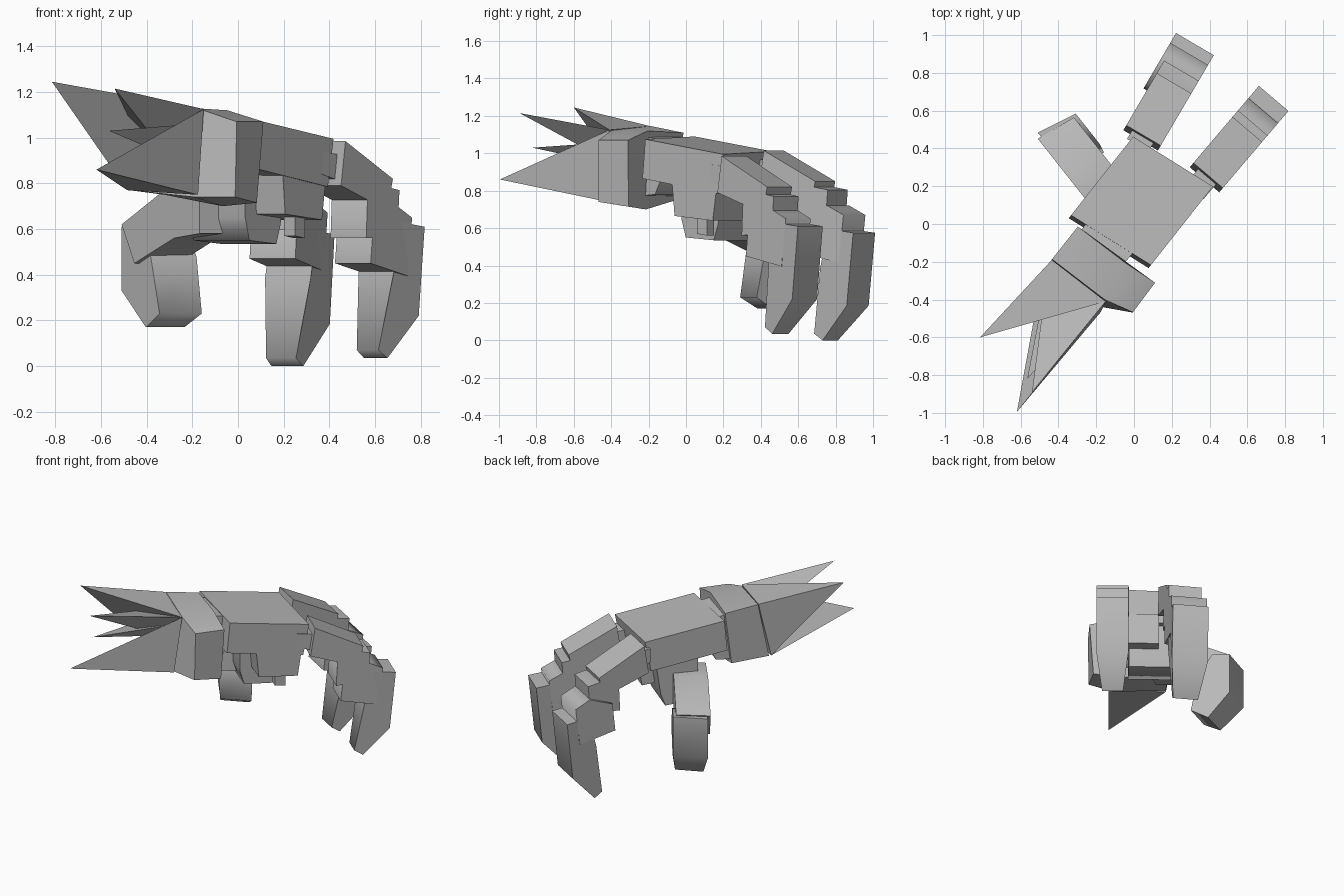
import bpy, bmesh, math
from mathutils import Vector

if "Cube" in bpy.data.objects:
    bpy.data.objects.remove(bpy.data.objects["Cube"])

grey = bpy.data.materials.new("grey_metal")
grey.diffuse_color = (0.48, 0.48, 0.48, 1)
grey.use_nodes = True
grey.node_tree.nodes["Principled BSDF"].inputs["Base Color"].default_value = grey.diffuse_color


def make(name, verts, faces, angle=75):
    bm = bmesh.new()
    vs = [bm.verts.new(v) for v in verts]
    for f in faces:
        bm.faces.new([vs[i] for i in f])
    bmesh.ops.recalc_face_normals(bm, faces=bm.faces)
    me = bpy.data.meshes.new(name)
    bm.to_mesh(me)
    bm.free()
    me.materials.append(grey)
    ob = bpy.data.objects.new(name, me)
    bpy.context.collection.objects.link(ob)
    bpy.ops.object.select_all(action='DESELECT')
    ob.select_set(True)
    bpy.context.view_layer.objects.active = ob
    bpy.ops.object.shade_smooth_by_angle(angle=math.radians(angle))
    return ob


def loft(name, a, b):
    """Closed solid between two rings with the same number of points."""
    n = len(a)
    sides = [(i, (i + 1) % n, n + (i + 1) % n, n + i) for i in range(n)]
    return make(name, list(a) + list(b),
                sides + [tuple(range(n)), tuple(range(2 * n - 1, n - 1, -1))])


def world(d, s, n, z):
    """Along direction d, n to the right of it, at height z."""
    return Vector((d[0] * s + d[1] * n, d[1] * s - d[0] * n, z))


def prism(name, d, n0, n1, pts, skew=0, drop=0, ds=0, dz=0):
    """Side profile (s, z, optional inset) spread from n0 to n1."""
    a, b = [], []
    for p in pts:
        inset = p[2] if len(p) > 2 else 0
        a.append(world(d, p[0] + ds, n0 + inset, p[1] + dz))
        b.append(world(d, p[0] + ds + skew, n1 - inset, p[1] + dz - drop))
    return loft(name, a, b)


def spike(name, tip, *base):
    make(name, [tip, *base], [(0, 1, 2), (0, 2, 3), (0, 3, 1), (1, 2, 3)], 30)


HAND = (0.62, 0.785)

# palm and the pads under it
prism("palm", HAND, -0.29, 0.205,
      [(-0.17, 1.09), (0.36, 1.01), (0.32, 0.80), (-0.19, 0.88)], 0.055, 0.015)
prism("right_palm_pad", HAND, -0.15, 0.2,
      [(0.06, 0.87), (0.37, 0.84), (0.34, 0.64), (0.08, 0.665)])
prism("left_palm_pad", HAND, -0.27, 0.04,
      [(0.0, 0.86), (0.28, 0.82), (0.25, 0.62), (0.22, 0.535), (0.03, 0.55), (0.0, 0.65)])
prism("pad_stud", HAND, 0.1, 0.16, [(0.2, 0.66), (0.27, 0.66), (0.27, 0.56), (0.2, 0.57)])

# wrist joint and cuff
prism("wrist_joint", HAND, -0.2, 0.09,
      [(-0.26, 1.10), (-0.1, 1.07), (-0.1, 0.86), (-0.14, 0.78), (-0.26, 0.77)])
back = [(-0.415, -0.225, 1.145), (-0.41, 0.13, 1.12), (-0.37, 0.285, 1.07),
        (-0.375, 0.28, 0.74), (-0.46, 0.12, 0.74), (-0.49, -0.22, 0.77)]
fore = [(-0.195, -0.225, 1.11), (-0.19, 0.09, 1.12), (-0.175, 0.28, 1.07),
        (-0.19, 0.255, 0.715), (-0.21, 0.08, 0.70), (-0.24, -0.22, 0.75)]
loft("wrist_cuff", [world(HAND, *p) for p in back], [world(HAND, *p) for p in fore])

# swept spikes behind the cuff
TL, TR = (-0.435, -0.19, 1.145), (-0.15, -0.41, 1.125)
BL, BR = (-0.485, -0.26, 0.77), (-0.175, -0.465, 0.75)
spike("upper_left_spike", (-0.815, -0.6, 1.245), TL, TR, BL)
spike("lower_right_spike", (-0.62, -0.995, 0.86), TR, BR, BL)
spike("upper_right_spike", (-0.54, -0.89, 1.215), TR, (-0.33, -0.40, 0.95), (-0.46, -0.27, 1.05))
spike("inner_spike", (-0.565, -0.82, 1.03), (-0.2, -0.4, 1.06), (-0.46, -0.27, 1.0),
      (-0.33, -0.36, 0.93))

# fingers: knuckle, three plates and a claw, shared by both fingers
SEGMENTS = {
    "knuckle": [(0.34, 0.94, 0.04), (0.5, 0.92, 0.04), (0.5, 0.80, 0.04), (0.34, 0.84, 0.04)],
    "upper_plate": [(0.45, 0.985), (0.77, 0.82), (0.735, 0.68), (0.42, 0.79)],
    "middle_plate": [(0.6, 0.76), (0.7, 0.79), (0.815, 0.77), (0.80, 0.58), (0.59, 0.56)],
    "lower_plate": [(0.64, 0.64), (0.8, 0.70), (0.9, 0.65), (0.87, 0.395), (0.62, 0.45)],
    "claw": [(0.83, 0.63), (0.985, 0.61), (0.945, 0.22), (0.775, 0.035, 0.035),
             (0.72, 0.07, 0.04), (0.78, 0.42)],
}
SHIFT = {"knuckle": (0.03, 0.03), "upper_plate": (-0.02, 0.03), "middle_plate": (0.012, 0.035),
         "lower_plate": (0.025, 0.02), "claw": (0.0, -0.035)}
for part, pts in SEGMENTS.items():
    prism("right_finger_" + part, (0.648, 0.762), 0.03, 0.235, pts)
    ds, dz = SHIFT[part]
    n0 = -0.32 if part in ("claw", "lower_plate") else -0.3
    prism("left_finger_" + part, (0.506, 0.862), n0, -0.088, pts, ds=ds, dz=dz)

# thumb
THUMB = (-0.62, 0.785)
prism("thumb_base", THUMB, -0.12, 0.1,
      [(0.12, 0.74), (0.39, 0.76), (0.67, 0.62), (0.58, 0.45), (0.3, 0.56), (0.12, 0.58)], -0.03)
prism("thumb_claw", THUMB, -0.1, 0.12,
      [(0.58, 0.62), (0.695, 0.61), (0.695, 0.33), (0.55, 0.17, 0.02), (0.44, 0.23, 0.01),
       (0.49, 0.48)], -0.045)
